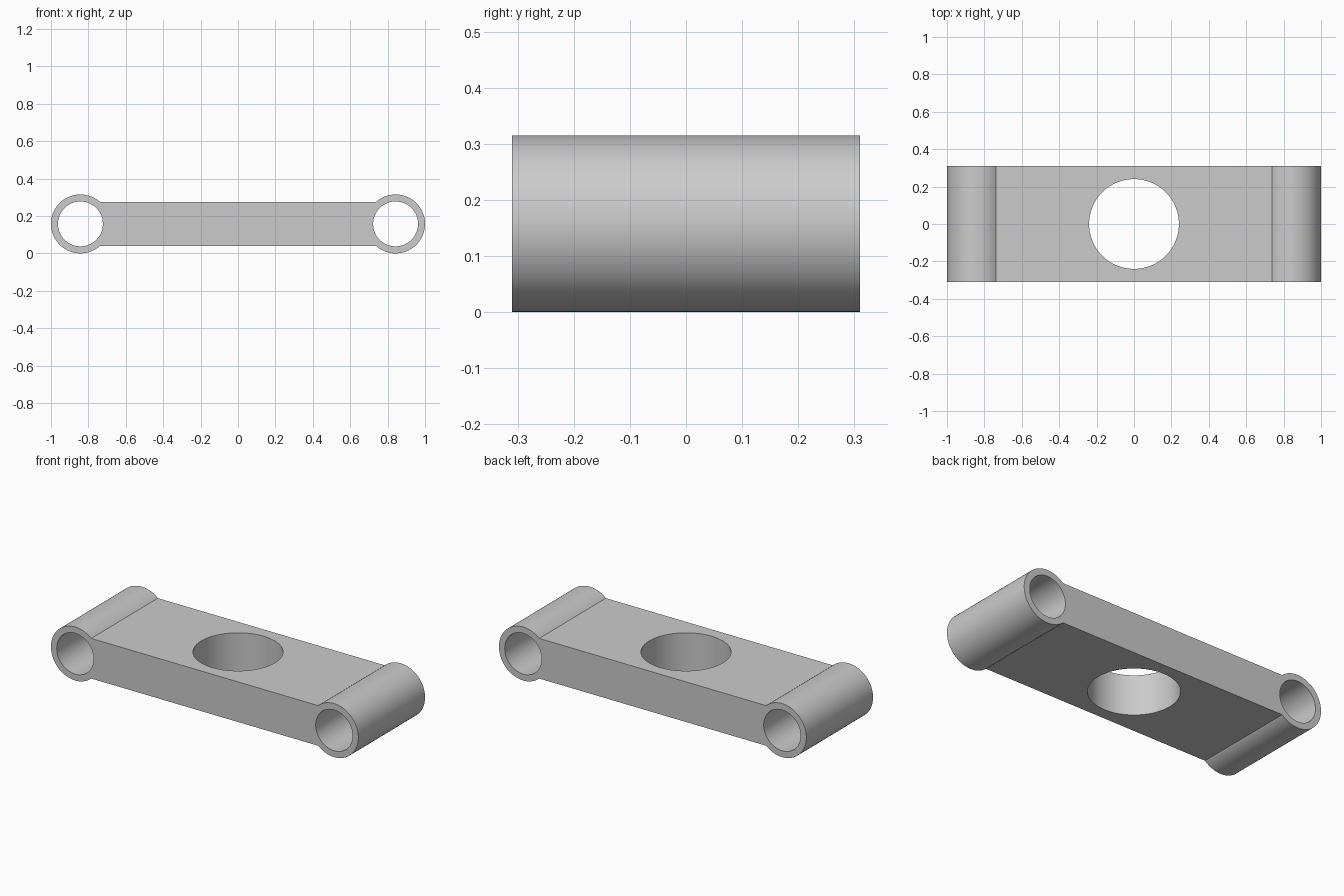
import bpy
from math import pi

cube = bpy.data.objects.get("Cube")
if cube:
    bpy.data.objects.remove(cube, do_unlink=True)

DEPTH = 0.62
TUBE_R, BORE_R, HOLE_R = 0.1575, 0.12, 0.24
TUBE_X, MID_Z = 1 - TUBE_R, TUBE_R
PLATE_H = 0.236

grey = bpy.data.materials.new("plain grey")
grey.use_nodes = True
colour = (0.6, 0.6, 0.6, 1)
grey.diffuse_color = colour
grey.node_tree.nodes["Principled BSDF"].inputs["Base Color"].default_value = colour


def cylinder(name, radius, length, x, turn):
    bpy.ops.mesh.primitive_cylinder_add(vertices=96, radius=radius, depth=length,
                                        location=(x, 0, MID_Z), rotation=(turn, 0, 0))
    ob = bpy.context.object
    ob.name = name
    ob.data.materials.append(grey)
    return ob


def combine(body, tool, operation):
    mod = body.modifiers.new(tool.name, 'BOOLEAN')
    mod.operation = operation
    mod.solver = 'EXACT'
    mod.object = tool
    bpy.context.view_layer.objects.active = body
    bpy.ops.object.modifier_apply(modifier=mod.name)
    bpy.data.objects.remove(tool, do_unlink=True)


# Flat plate reaching to the tube centres
bpy.ops.mesh.primitive_cube_add(size=1, location=(0, 0, MID_Z))
link = bpy.context.object
link.name = "link_plate"
link.scale = (2 * TUBE_X, DEPTH, PLATE_H)
bpy.ops.object.transform_apply(location=False, rotation=False, scale=True)
link.data.materials.append(grey)

# Tube at each end, then its bore
for side in (-1, 1):
    combine(link, cylinder("end_tube", TUBE_R, DEPTH, side * TUBE_X, pi / 2), 'UNION')
for side in (-1, 1):
    combine(link, cylinder("tube_bore", BORE_R, 2 * DEPTH, side * TUBE_X, pi / 2), 'DIFFERENCE')

# Round hole through the middle
combine(link, cylinder("centre_hole", HOLE_R, 1, 0, 0), 'DIFFERENCE')

# Smooth curved walls, crisp rims
bpy.ops.object.select_all(action='DESELECT')
link.select_set(True)
bpy.context.view_layer.objects.active = link
bpy.ops.object.shade_smooth_by_angle(angle=pi / 6)
